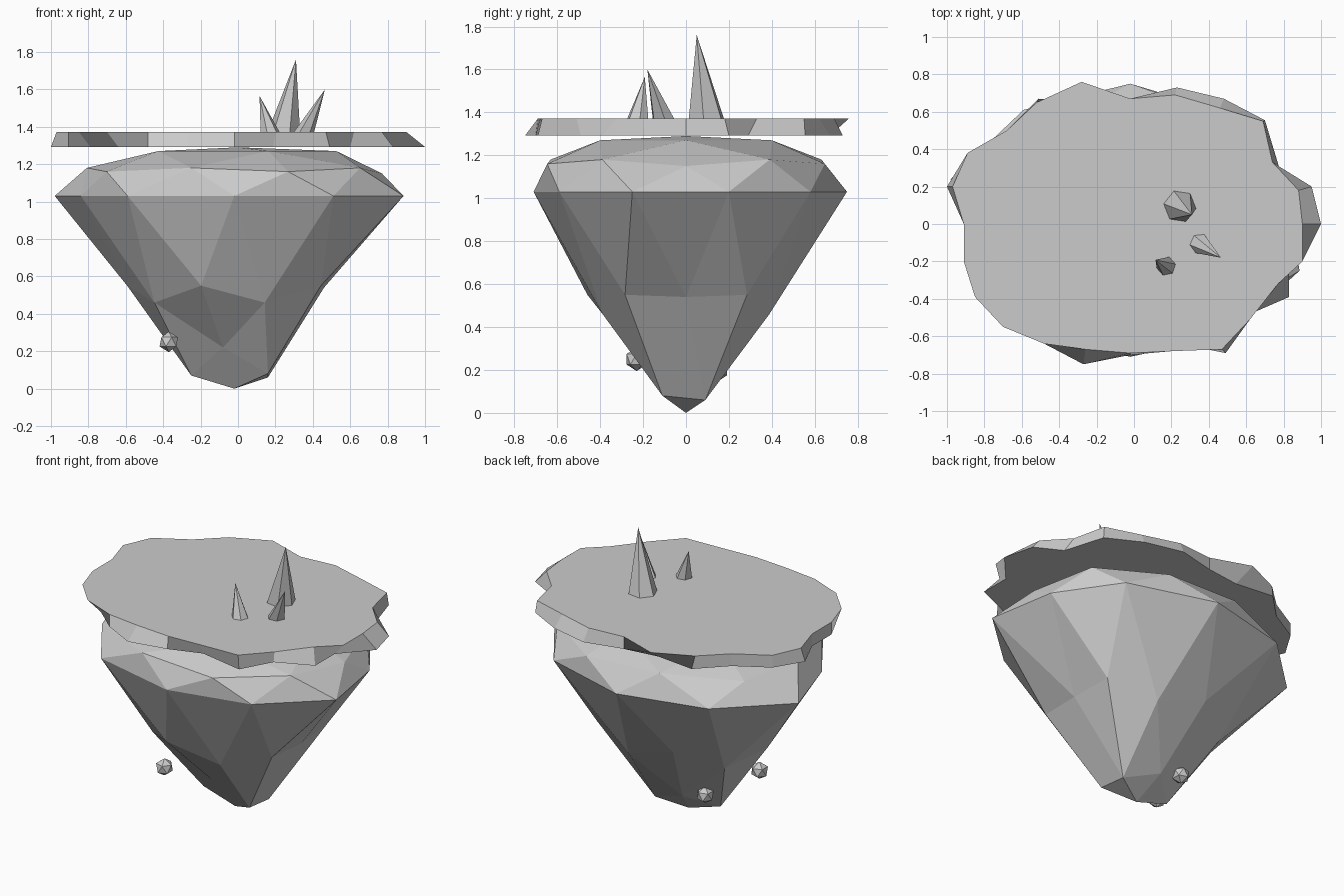
import bpy, bmesh
from math import atan2, cos, degrees, sin, tau
from mathutils import Vector

if "Cube" in bpy.data.objects:
    bpy.data.objects.remove(bpy.data.objects["Cube"])

stone = bpy.data.materials.new("stone_grey")
stone.use_nodes = True
colour = (0.6, 0.6, 0.6, 1)
stone.diffuse_color = colour
stone.node_tree.nodes["Principled BSDF"].inputs["Base Color"].default_value = colour


def finish(bm, name):
    bmesh.ops.recalc_face_normals(bm, faces=bm.faces)
    mesh = bpy.data.meshes.new(name)
    bm.to_mesh(mesh)
    bm.free()
    mesh.materials.append(stone)
    obj = bpy.data.objects.new(name, mesh)
    bpy.context.collection.objects.link(obj)
    return obj


# Faceted rock: each ring of an icosphere gets (unit height, x scale, y scale, new height)
RINGS = [(-1, 0, 0, 0), (-.85, .49, .4, .07), (-.526, .62, .48, .46), (-.447, .64, .54, .55),
         (0, .97, .73, 1.03), (.447, .97, .76, 1.16), (.526, .95, .78, 1.18),
         (.85, 1, .8, 1.27), (1, 0, 0, 1.29)]
# Chipped corners that leave the even rings: (ring, angle in degrees) -> place
CHIPS = {(0, 18): (.81, .2, 1.03), (0, 54): (.55, .58, 1.03), (0, 162): (-.98, .24, 1.03),
         (0, 198): (-.84, -.2, 1.03), (0, 306): (.51, -.59, 1.03), (0, 342): (.885, -.25, 1.03),
         (-.85, 36): (.16, .09, .06), (-.85, 108): (-.08, .15, .15), (-.85, 180): (-.25, 0, .07),
         (-.85, 252): (-.08, -.16, .22), (-.85, 324): (.16, -.11, .08),
         (-.526, 0): (.46, 0, .54), (-.447, 108): (-.2, .42, .57), (.447, 0): (.77, 0, 1.15)}
bm = bmesh.new()
bmesh.ops.create_icosphere(bm, subdivisions=2, radius=1)
for v in bm.verts:
    ring, sx, sy, z = min(RINGS, key=lambda r: abs(r[0] - v.co.z))
    x, y = v.co.x, v.co.y
    angle = round(degrees(atan2(y, x))) % 360
    shift = -.02 if ring <= 0 else 0
    even = (x * sx + shift, y * sy + .02 * (ring == 0), z)
    v.co = CHIPS.get((ring, angle), even)
finish(bm, "rock_body")

# Ragged flat slab: top outline, plus the bottom points that differ from it
TOP = [(.9, 0), (.88, .18), (.74, .33), (.69, .55), (.46, .62), (.22, .69), (-.02, .67),
       (-.28, .76), (-.52, .65), (-.68, .5), (-.89, .38), (-.97, .2), (-.91, 0), (-.91, -.2),
       (-.85, -.39), (-.7, -.55), (-.48, -.64), (-.26, -.67), (-.02, -.69), (.2, -.68),
       (.47, -.67), (.62, -.51), (.77, -.32), (.9, -.2)]
BOTTOM = {0: (1, 0), 1: (.95, .2), 2: (.78, .29), 3: (.7, .555), 4: (.48, .67), 5: (.23, .73),
          7: (-.25, .64), 8: (-.51, .67), 11: (-1, .2), 14: (-.79, -.36), 15: (-.64, -.5),
          17: (-.27, -.75), 18: (-.02, -.7), 19: (.19, -.63), 20: (.49, -.69), 21: (.6, -.49),
          22: (.83, -.39), 23: (.83, -.19)}
bm = bmesh.new()
upper = [bm.verts.new((x, y, 1.372)) for x, y in TOP]
lower = [bm.verts.new((*BOTTOM.get(i, p), 1.292)) for i, p in enumerate(TOP)]
bm.faces.new(upper)
bm.faces.new(lower[::-1])
for i in range(len(TOP)):
    j = (i + 1) % len(TOP)
    bm.faces.new((lower[i], lower[j], upper[j], upper[i]))
finish(bm, "top_slab")


# Leaning six-sided spikes
def spike(name, base, radius, tip, turn):
    bm = bmesh.new()
    ring = [bm.verts.new((base[0] + radius * cos(turn + tau * i / 6),
                          base[1] + radius * sin(turn + tau * i / 6), 1.37)) for i in range(6)]
    apex = bm.verts.new(tip)
    bm.faces.new(ring)
    for i in range(6):
        bm.faces.new((ring[i], ring[(i + 1) % 6], apex))
    finish(bm, name)


spike("tall_spike", (.245, .095), .088, (.31, .05, 1.76), -.15)
spike("leaning_spike", (.352, -.105), .055, (.465, -.18, 1.6), .1)
spike("small_spike", (.172, -.225), .052, (.115, -.192, 1.565), .2)

# Small floating pebbles
for name, place in (("front_pebble", (-.37, -.23, .25)), ("back_pebble", (-.24, .145, .2))):
    bm = bmesh.new()
    bmesh.ops.create_icosphere(bm, subdivisions=1, radius=.055)
    bmesh.ops.translate(bm, verts=bm.verts, vec=Vector(place))
    finish(bm, name)
